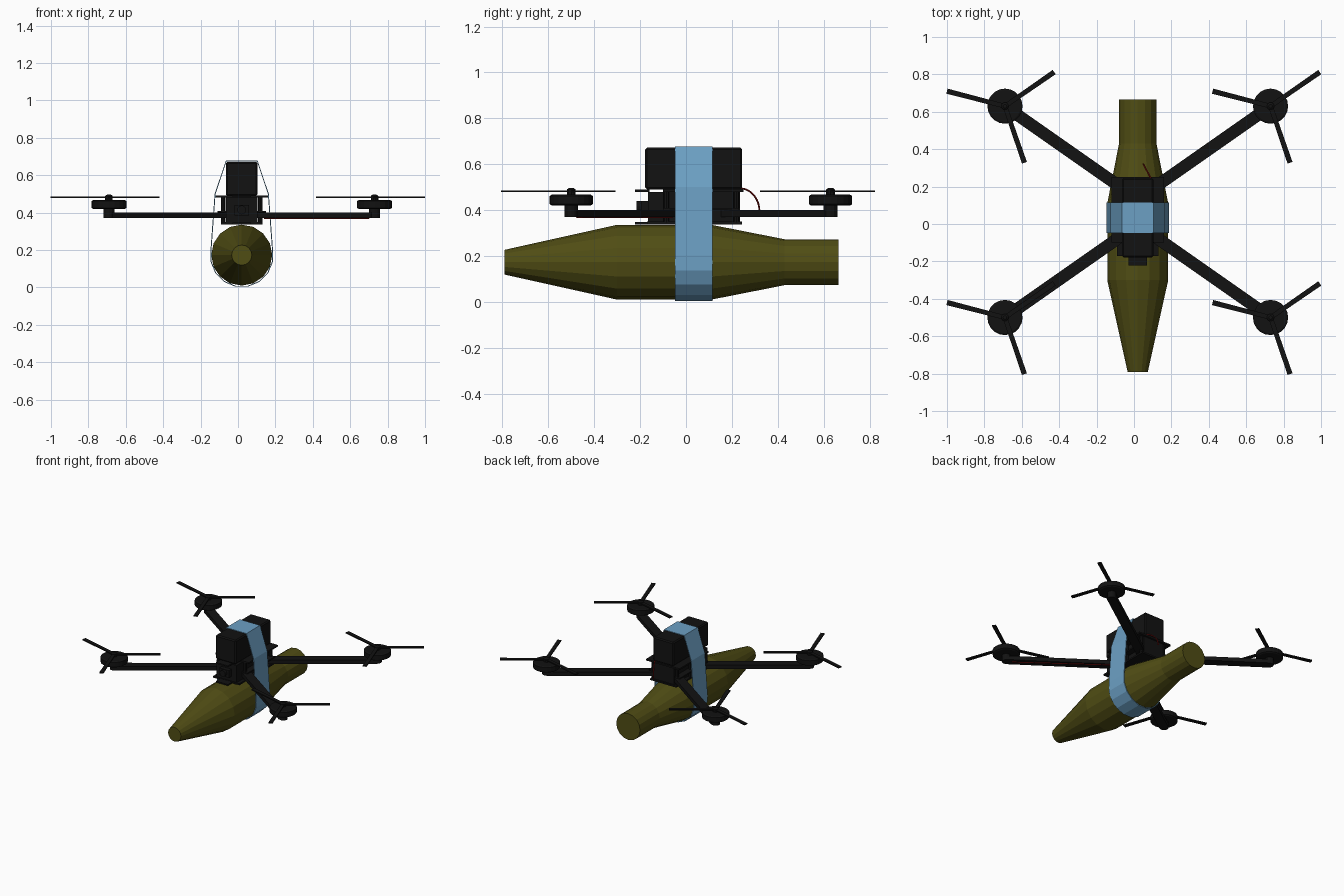
import bpy, bmesh, math
from mathutils import Vector

cube = bpy.data.objects.get("Cube")
if cube:
    bpy.data.objects.remove(cube, do_unlink=True)

CX, CY = 0.02, 0.065          # centre of the airframe


def material(name, rgb):
    m = bpy.data.materials.new(name)
    m.use_nodes = True
    col = (*rgb, 1)
    m.diffuse_color = col
    m.node_tree.nodes["Principled BSDF"].inputs["Base Color"].default_value = col
    return m


BLACK = material("matte black", (0.006, 0.006, 0.006))
OLIVE = material("olive green", (0.08, 0.074, 0.007))
BLUE = material("strap blue", (0.15, 0.35, 0.55))
RED = material("wire red", (0.2, 0.005, 0.005))


def finish(name, bm, mat):
    bmesh.ops.recalc_face_normals(bm, faces=bm.faces)
    me = bpy.data.meshes.new(name)
    bm.to_mesh(me)
    bm.free()
    me.materials.append(mat)
    ob = bpy.data.objects.new(name, me)
    bpy.context.collection.objects.link(ob)
    return ob


def box(name, x, y, z, mat=BLACK, bevel=0):
    """Box between (min, max) pairs on each axis."""
    bm = bmesh.new()
    bmesh.ops.create_cube(bm, size=1)
    for v in bm.verts:
        v.co = [(a + b) / 2 + c * (b - a) for (a, b), c in zip((x, y, z), v.co)]
    ob = finish(name, bm, mat)
    if bevel:
        mod = ob.modifiers.new("bevel", 'BEVEL')
        mod.width, mod.segments = bevel, 1
    return ob


def lathe(name, profile, sides, mat=BLACK, axis='Z', at=(0, 0, 0)):
    """Closed solid turned from (radius, height) pairs."""
    bm = bmesh.new()
    rings = []
    for r, h in profile:
        ring = []
        for i in range(sides):
            a = math.tau * i / sides
            u, v = r * math.cos(a), r * math.sin(a)
            p = (u, v, h) if axis == 'Z' else (u, h, v)
            ring.append(bm.verts.new(Vector(p) + Vector(at)))
        rings.append(ring)
    for a, b in zip(rings, rings[1:]):
        for i in range(sides):
            j = (i + 1) % sides
            bm.faces.new((a[i], a[j], b[j], b[i]))
    bm.faces.new(rings[0])
    bm.faces.new(rings[-1])
    return finish(name, bm, mat)


def bar(name, start, end, width, height, mat=BLACK, tip=None):
    """Flat bar from start to end, optionally with another tip width."""
    s, e = Vector(start), Vector(end)
    side = (e - s).cross(Vector((0, 0, 1))).normalized()
    up = Vector((0, 0, height / 2))
    bm = bmesh.new()
    ends = []
    for p, w in ((s, width), (e, tip or width)):
        ends.append([bm.verts.new(p + side * w / 2 * i + up * j)
                     for i, j in ((-1, -1), (1, -1), (1, 1), (-1, 1))])
    a, b = ends
    for i in range(4):
        j = (i + 1) % 4
        bm.faces.new((a[i], a[j], b[j], b[i]))
    bm.faces.new(a)
    bm.faces.new(b)
    return finish(name, bm, mat)


def wire(name, points, radius):
    cu = bpy.data.curves.new(name, 'CURVE')
    cu.dimensions = '3D'
    cu.bevel_depth, cu.bevel_resolution = radius, 1
    sp = cu.splines.new('POLY')
    sp.points.add(len(points) - 1)
    for p, co in zip(sp.points, points):
        p.co = (*co, 1)
    cu.materials.append(RED)
    bpy.context.collection.objects.link(bpy.data.objects.new(name, cu))


# Slung payload body
lathe("payload_body", [(0.054, -0.79), (0.163, -0.30), (0.163, 0.11), (0.1, 0.43), (0.1, 0.665)],
      16, OLIVE, 'Y', (CX, 0, 0.173))

# Strap wrapped around battery and payload
half = [(0.085, 0.678), (0.145, 0.5)]
half += [(0.17 * math.cos(a), 0.171 - 0.17 * math.sin(a))
         for a in (math.pi * k / 16 for k in range(-1, 8, 2))]
loop = half + [(-x, z) for x, z in reversed(half)]
bm = bmesh.new()
front, back = [[bm.verts.new((CX + x, y, z)) for x, z in loop] for y in (-0.048, 0.115)]
for i in range(len(loop)):
    j = (i + 1) % len(loop)
    bm.faces.new((front[i], front[j], back[j], back[i]))
strap = finish("strap", bm, BLUE)
mod = strap.modifiers.new("thickness", 'SOLIDIFY')
mod.thickness, mod.offset = 0.005, -1

# Battery, electronics core and frame plates
box("battery", (CX - 0.085, CX + 0.085), (-0.178, 0.245), (0.49, 0.672), bevel=0.008)
box("electronics_core", (CX - 0.085, CX + 0.085), (-0.165, 0.235), (0.35, 0.48))
box("bottom_plate", (CX - 0.11, CX + 0.11), (-0.17, 0.245), (0.338, 0.35))
box("arm_plate", (CX - 0.13, CX + 0.13), (-0.1, 0.23), (0.4, 0.41))
box("top_plate", (CX - 0.14, CX + 0.14), (-0.1, 0.25), (0.48, 0.492))
for z in (0.338, 0.48):
    box("nose_plate", (CX - 0.05, CX + 0.05), (-0.222, -0.16), (z, z + 0.01))
for sx in (-1, 1):
    for y in (-0.085, 0.065, 0.22):
        lathe("standoff", [(0.012, 0.345), (0.012, 0.485)], 8, at=(CX + sx * 0.1, y, 0))

# Nose camera
box("camera_body", (CX - 0.04, CX + 0.04), (-0.195, -0.16), (0.385, 0.44))
lathe("camera_lens", [(0.024, -0.215), (0.024, -0.19)], 12, axis='Y', at=(CX, 0, 0.415))

# Four arms, each with motor and three-bladed propeller
for sx, xn in ((-1, "right"), (1, "left")):
    for sy, yn in ((-1, "front"), (1, "back")):
        tag = f"{yn}_{xn}"
        mx, my = CX + sx * 0.71, CY + sy * 0.565
        bar("arm_" + tag, (CX + sx * 0.06, CY + sy * 0.11, 0.386),
            (mx, my, 0.386), 0.065, 0.03)
        lathe("motor_mount_" + tag, [(0.03, 0.371), (0.03, 0.425)], 12, at=(mx, my, 0))
        lathe("motor_" + tag, [(0.085, 0.42), (0.094, 0.426), (0.094, 0.462), (0.085, 0.467)],
              20, at=(mx, my, 0))
        lathe("propeller_hub_" + tag, [(0.02, 0.465), (0.02, 0.49), (0.01, 0.497)], 10, at=(mx, my, 0))
        for deg in (165.5, 34.7, -71):
            a = math.radians(deg)
            bar("propeller_blade_" + tag, (mx, my, 0.482),
                (mx + 0.32 * math.cos(a), my + 0.32 * math.sin(a), 0.482), 0.024, 0.008, tip=0.028)

# Red wires: a loop at the tail and a lead under one arm
arc = [math.pi / 2 * k / 10 for k in range(11)]
wire("tail_wire", [(0.095 - 0.045 * math.sin(a), 0.235 + 0.085 * math.sin(a), 0.395 + 0.1 * math.cos(a))
                   for a in arc], 0.004)
wire("arm_wire", [(CX + 0.12, -0.06, 0.37), (CX + 0.68, -0.476, 0.37)], 0.004)
